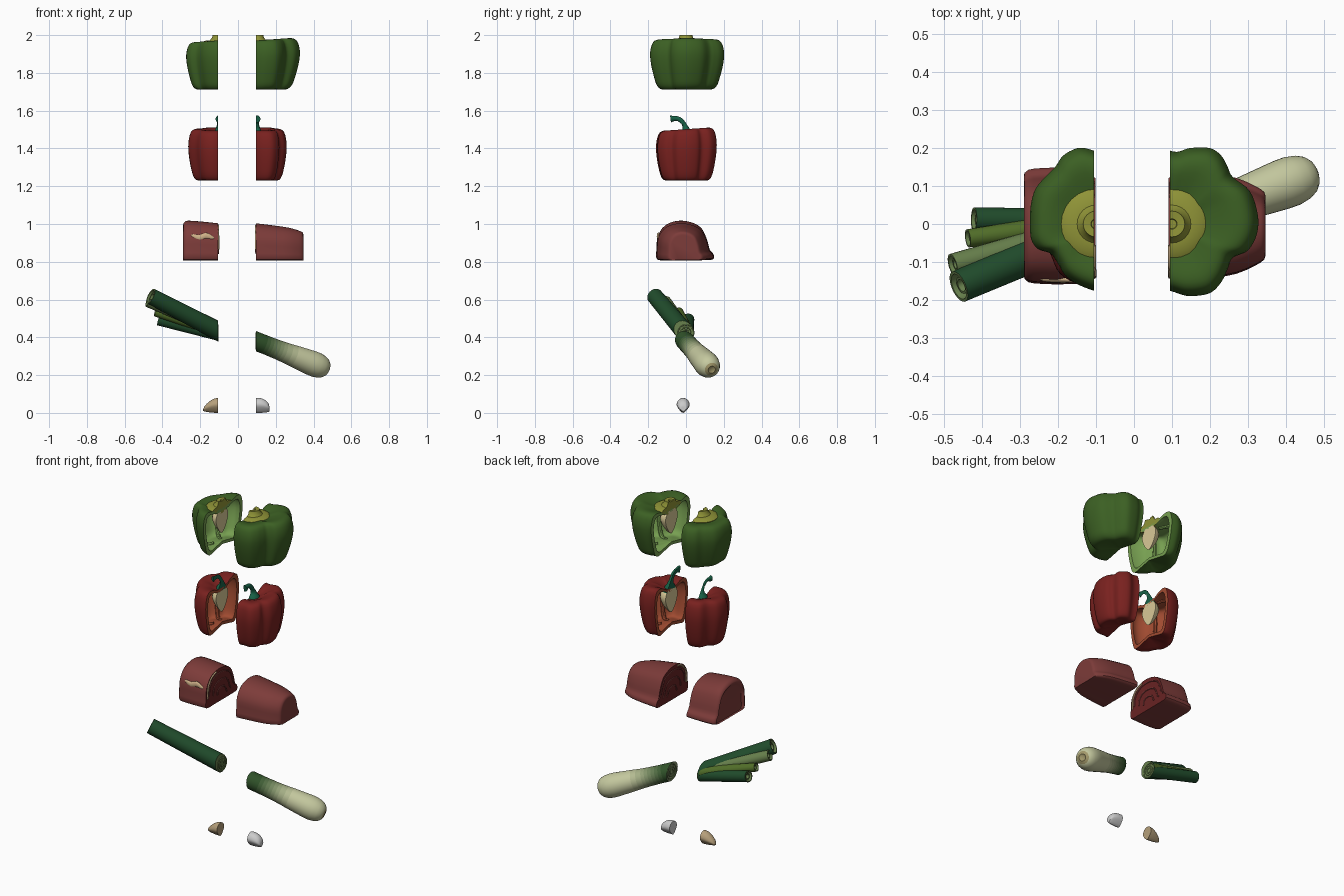
import bpy, bmesh, math
from mathutils import Vector as V

if "Cube" in bpy.data.objects:
    bpy.data.objects.remove(bpy.data.objects["Cube"])

CUT, SHIFT = -0.005, 0.1


def mat(name, r, g, b):
    m = bpy.data.materials.new(name)
    m.diffuse_color = [*((c / 255) ** 2.2 for c in (r, g, b)), 1]
    m.use_nodes = True
    m.node_tree.nodes["Principled BSDF"].inputs["Base Color"].default_value = m.diffuse_color
    return m


def smooth(pts, n=4, closed=True):
    """Catmull-Rom resampling of a short list of points."""
    P, out = [V(p) for p in pts], []
    m = len(P)
    pick = (lambda i: P[i % m]) if closed else (lambda i: P[max(0, min(m - 1, i))])
    for i in range(m if closed else m - 1):
        a, b, c, d = (pick(i + k) for k in (-1, 0, 1, 2))
        for k in range(n):
            t = k / n
            out.append(0.5 * (2 * b + (c - a) * t + (2 * a - 5 * b + 4 * c - d) * t * t
                              + (3 * b - a - 3 * c + d) * t ** 3))
    return out if closed else out + [P[-1]]


def loft(bm, rings, mi=0):
    """Skin closed rings and cap both ends; mi is a slot or a slot per band."""
    vs = [[bm.verts.new(p) for p in r] for r in rings]
    n = len(vs[0])
    for i in range(len(vs) - 1):
        for j in range(n):
            k = (j + 1) % n
            f = bm.faces.new((vs[i][j], vs[i][k], vs[i + 1][k], vs[i + 1][j]))
            f.material_index = mi[i] if isinstance(mi, list) else mi
    for r, q in ((vs[0], 0), (vs[-1], -1)):
        f = bm.faces.new(r)
        f.material_index = mi[q] if isinstance(mi, list) else mi


def tube(bm, path, radii, mi=0, axis=None, n=24):
    P, rings = [V(p) for p in path], []
    for i, p in enumerate(P):
        d = V(axis) if axis is not None else P[min(i + 1, len(P) - 1)] - P[max(i - 1, 0)]
        u = d.cross(V((0.2, 0.9, 0.35)) if abs(d.normalized().y) < 0.6 else V((1, 0, 0))).normalized()
        w = d.cross(u).normalized()
        rings.append([p + radii[i] * (u * math.cos(t) + w * math.sin(t))
                      for t in (math.tau * k / n for k in range(n))])
    loft(bm, rings, mi)


def lathe(bm, prof, mi=0, n=24):
    loft(bm, [[V((r * math.cos(math.tau * k / n), r * math.sin(math.tau * k / n), z))
               for k in range(n)] for r, z in prof], mi)


def finish(name, bm, mats, angle=40):
    bmesh.ops.recalc_face_normals(bm, faces=bm.faces)
    for e in bm.edges:
        e.smooth = len(e.link_faces) == 2 and e.calc_face_angle(0) < math.radians(angle)
    for f in bm.faces:
        f.smooth = True
    me = bpy.data.meshes.new(name)
    bm.to_mesh(me)
    bm.free()
    for m in mats:
        me.materials.append(m)
    ob = bpy.data.objects.new(name, me)
    bpy.context.collection.objects.link(ob)


def halves(name, bm, mats, cut_slot=0, sides=(-1, 1)):
    """Slice at the cut plane, close the cut and pull the pieces apart."""
    for s in sides:
        b = bm.copy()
        res = bmesh.ops.bisect_plane(b, geom=b.verts[:] + b.edges[:] + b.faces[:], dist=1e-5,
                                     plane_co=(CUT, 0, 0), plane_no=(-s, 0, 0), clear_outer=True)
        edges = [g for g in res['geom_cut'] if isinstance(g, bmesh.types.BMEdge)]
        if edges:
            fill = bmesh.ops.triangle_fill(b, edges=edges, use_beauty=True, normal=(-s, 0, 0))
            for f in fill['geom']:
                if isinstance(f, bmesh.types.BMFace):
                    f.material_index = cut_slot
        if b.verts:
            bmesh.ops.translate(b, verts=b.verts[:], vec=(s * SHIFT, 0, 0))
            finish(name + ('_left' if s < 0 else '_right'), b, mats)
        else:
            b.free()
    bm.free()


cream = mat('seed_cream', 216, 200, 150)


# Bell peppers: lobed hollow shell, ribs and seed core
def pepper(name, outline, prof, tilt, skin, flesh, rib_at):
    out, pr = smooth(outline), smooth(prof, 3, False)
    zs = [p[1] for p in pr]
    z0, z1 = min(zs), max(zs)
    zc = (z0 + z1) / 2

    def ring(s, z, k=1.0):
        z2 = zc + (z - zc) * (0.84 if k < 1 else 1)
        h = (z - z0) / (z1 - z0)
        return [V((p.x * s * k, p.y * s * k, z2 + h * s * (tilt[0] * p.x + tilt[1] * p.y))) for p in out]

    bm = bmesh.new()
    loft(bm, [ring(max(s, .01), z) for s, z in pr], 0)
    loft(bm, [ring(max(s, .01), z, .87) for s, z in pr], 1)
    halves(name, bm, [skin, flesh], 1)
    bm = bmesh.new()
    for k in rib_at:
        path = [ring(s, z, .85)[k * 4] for s, z in pr if s > .35]
        tube(bm, path, [.011] * len(path), n=8)
    halves(name + '_ribs', bm, [flesh])
    bm = bmesh.new()
    top = z1 - .03
    lathe(bm, smooth([(.03, top), (.05, top - .02), (.058, top - .05), (.045, top - .09),
                      (.022, top - .125), (.004, top - .14)], 3, False))
    halves(name + '_seed_core', bm, [cream])


pepper('green_pepper',
       [(.226, .026), (.205, .087), (.16, .124), (.147, .15), (.13, .18), (.1, .2), (.047, .2), (.012, .19),
        (-.03, .2), (-.055, .198), (-.087, .18), (-.108, .15), (-.134, .124), (-.16, .092), (-.172, .05),
        (-.174, 0), (-.171, -.04), (-.153, -.066), (-.12, -.078), (-.1, -.105), (-.08, -.137), (-.042, -.162),
        (.008, -.18), (.047, -.19), (.1, -.182), (.13, -.153), (.147, -.118), (.16, -.089), (.2, -.07), (.224, -.026)],
       [(0, 1.95), (.3, 1.952), (.5, 1.962), (.75, 1.972), (.92, 1.958), (1, 1.905), (.97, 1.84),
        (.88, 1.77), (.8, 1.73), (.66, 1.712), (.4, 1.72), (0, 1.735)],
       (.07, 0), mat('green_skin', 62, 96, 40), mat('green_flesh', 118, 158, 82), (2, 12, 18, 27))
pepper('red_pepper',
       [(.157, .01), (.145, .06), (.12, .085), (.115, .13), (.07, .162), (.025, .152), (-.03, .162), (-.09, .145),
        (-.115, .095), (-.155, .055), (-.16, -.02), (-.122, -.075), (-.095, -.13), (-.04, -.158), (.02, -.148),
        (.08, -.148), (.115, -.11), (.12, -.075), (.148, -.045)],
       [(0, 1.475), (.3, 1.48), (.5, 1.495), (.75, 1.502), (.92, 1.485), (1, 1.43), (.99, 1.37),
        (.92, 1.3), (.83, 1.25), (.7, 1.231), (.4, 1.24), (0, 1.255)],
       (0, .07), mat('red_skin', 120, 38, 36), mat('red_flesh', 158, 76, 52), (2, 8, 11, 17))

# Green pepper calyx and stem stub
bm = bmesh.new()
lathe(bm, [(.012, 1.992), (.014, 1.998), (.034, 2.0), (.038, 1.985), (.05, 1.972), (.075, 1.97), (.092, 1.96), (.085, 1.945), (.01, 1.92)])
halves('green_pepper_calyx', bm, [mat('calyx', 142, 146, 58)])

# Red pepper bent stem
bm = bmesh.new()
path = smooth([(0, 0, 1.46), (0, 0, 1.487), (0, -.002, 1.51), (0, -.018, 1.54), (0, -.045, 1.558), (0, -.082, 1.556)], 3, False)
tube(bm, path, [.045, .04, .036, .03, .024, .019, .016] + [.0125] * 7 + [.016, .019])
halves('red_pepper_stem', bm, [mat('stem_teal', 30, 98, 72)])

# Meat joint: domed section lofted along x
sec = smooth([(-.148, .812), (-.152, .87), (-.145, .94), (-.105, .995), (-.04, 1.017), (.03, 1.01), (.085, .98),
              (.115, .92), (.13, .865), (.15, .84), (.145, .812), (.07, .808), (-.07, .808)], 3)
red, dark, fat = mat('meat', 124, 62, 60), mat('meat_cut', 104, 40, 40), mat('fat', 205, 175, 135)
bm = bmesh.new()
stations = [(-.178, .78, .8), (-.19, .87, .9), (-.183, .94, .96), (-.165, .98, 1), (-.1, 1.0, .98), (0, .97, .93),
            (.1, .9, .87), (.17, .82, .82), (.22, .68, .75), (.243, .58, .7), (.246, .5, .62)]
stations = smooth(stations, 2, False)
loft(bm, [[V((x, y * sy - .004, .81 + (z - .81) * sz)) for y, z in sec] for x, sy, sz in stations])
halves('meat', bm, [red, dark], 1)

# Fat streak on the front, and grain arcs on the two cut faces
bm = bmesh.new()
bmesh.ops.create_uvsphere(bm, u_segments=20, v_segments=10, radius=1)
for v in bm.verts:
    v.co = V((-.187 + .063 * v.co.x, -.146 + .009 * v.co.y, .932 + .017 * v.co.z + .006 * math.sin(5 * v.co.x)))
finish('fat_streak', bm, [fat])
for s in (-1, 1):
    bm = bmesh.new()
    for q, mi in ((.8, 0), (.55, 0), (.3, 0), (.9, 1)):
        pts = [V((CUT + s * SHIFT, y * q, .835 + (z - .81) * q * .86)) for y, z in (sec[3:28] if mi == 0 else sec[2:12])]
        tube(bm, pts, [.004 if mi == 0 else .006] * len(pts), mi, n=6)
    finish('meat_grain_left' if s < 0 else 'meat_grain_right', bm, [red, fat])

# Leek shaft, fading from green to white
ax = V((.345, .127, -.136)).normalized()
g, w = (52, 84, 46), (196, 200, 158)
fade = [mat('leek_%d' % i, *(a + (b - a) * i / 9 for a, b in zip(g, w))) for i in range(10)]
fade.append(mat('leek_root', 160, 150, 105))
dist = [-.08, -.02, .02, .04, .06, .08, .1, .12, .14, .16, .19, .22, .26, .3, .33, .36, .39, .41, .423, .43, .425]
rad = [.049, .05, .05, .05, .05, .05, .051, .051, .052, .053, .055, .058, .061, .064, .066, .066, .06, .05, .036, .02, .012]
slot = [0, 0, 0, 1, 2, 3, 4, 5, 6, 7, 8, 9, 9, 9, 9, 9, 9, 9, 10, 10]
bm = bmesh.new()
tube(bm, [V((0, -.003, .378)) + ax * d for d in dist], rad, slot, ax, 32)
halves('leek_shaft', bm, fade, 5, (1,))

# Leek leaves: hollow-ended tubes fanning out
dk, ol, lt = mat('leaf_dark', 38, 78, 48), mat('leaf_olive', 84, 112, 46), mat('leaf_light', 104, 128, 78)
for name, end, start, r0, r1, m in (
        ('leek_leaf_front', (-.362, -.165, .618), (.02, -.0, .42), .05, .043, dk),
        ('leek_leaf_light', (-.378, -.108, .59), (.02, .0, .43), .036, .03, lt),
        ('leek_leaf_olive', (-.338, -.038, .535), (.02, .01, .425), .034, .024, ol),
        ('leek_leaf_back', (-.322, .012, .495), (.02, .008, .408), .032, .032, dk)):
    a, b = V(start), V(end)
    d = (b - a).normalized()
    bm = bmesh.new()
    tube(bm, [a, a.lerp(b, .5), b, b, b - d * .04, b - d * .04, b - d * .008, b - d * .008, b - d * .03],
         [r0, (r0 + r1) / 2, r1, r1 * .82, r1 * .78, r1 * .55, r1 * .55, r1 * .4, r1 * .35],
         [0, 0, 1, 1, 1, 1, 1, 1], d)
    halves(name, bm, [m, lt], 1, (-1,))

# Layer rings on the leek cut faces
for name, x, z in (('leek_layers_left', CUT - SHIFT, .424), ('leek_layers_right', CUT + SHIFT, .38)):
    bm = bmesh.new()
    for r in (.042, .028, .014):
        pts = [(x, r * math.cos(t), z + r * math.sin(t)) for t in (math.tau * k / 24 for k in range(25))]
        tube(bm, pts, [.003] * 25, 0, n=6)
    finish(name, bm, [lt])

# Garlic clove: tapered, keeled section
keel = smooth([(-.015, 0), (-.038, .02), (-.05, .045), (-.038, .07), (-.015, .079), (.008, .07), (.02, .045), (.008, .02)], 3)
for name, s, st, m in (
        ('garlic_clove_left', -1, [(0, 1), (-.02, .95), (-.04, .8), (-.06, .55), (-.074, .3), (-.08, .06)], mat('garlic_tan', 180, 158, 122)),
        ('garlic_clove_right', 1, [(-.005, 1), (.02, .98), (.04, .87), (.056, .68), (.065, .42), (.066, .2)], mat('garlic_white', 196, 196, 196))):
    bm = bmesh.new()
    loft(bm, [[V((x + s * SHIFT - (.005 if s < 0 else 0), -.015 + (y + .015) * q ** .8, .012 * (1 - q) + z * q)) for y, z in keel]
              for x, q in smooth(st, 3, False)])
    finish(name, bm, [m])
